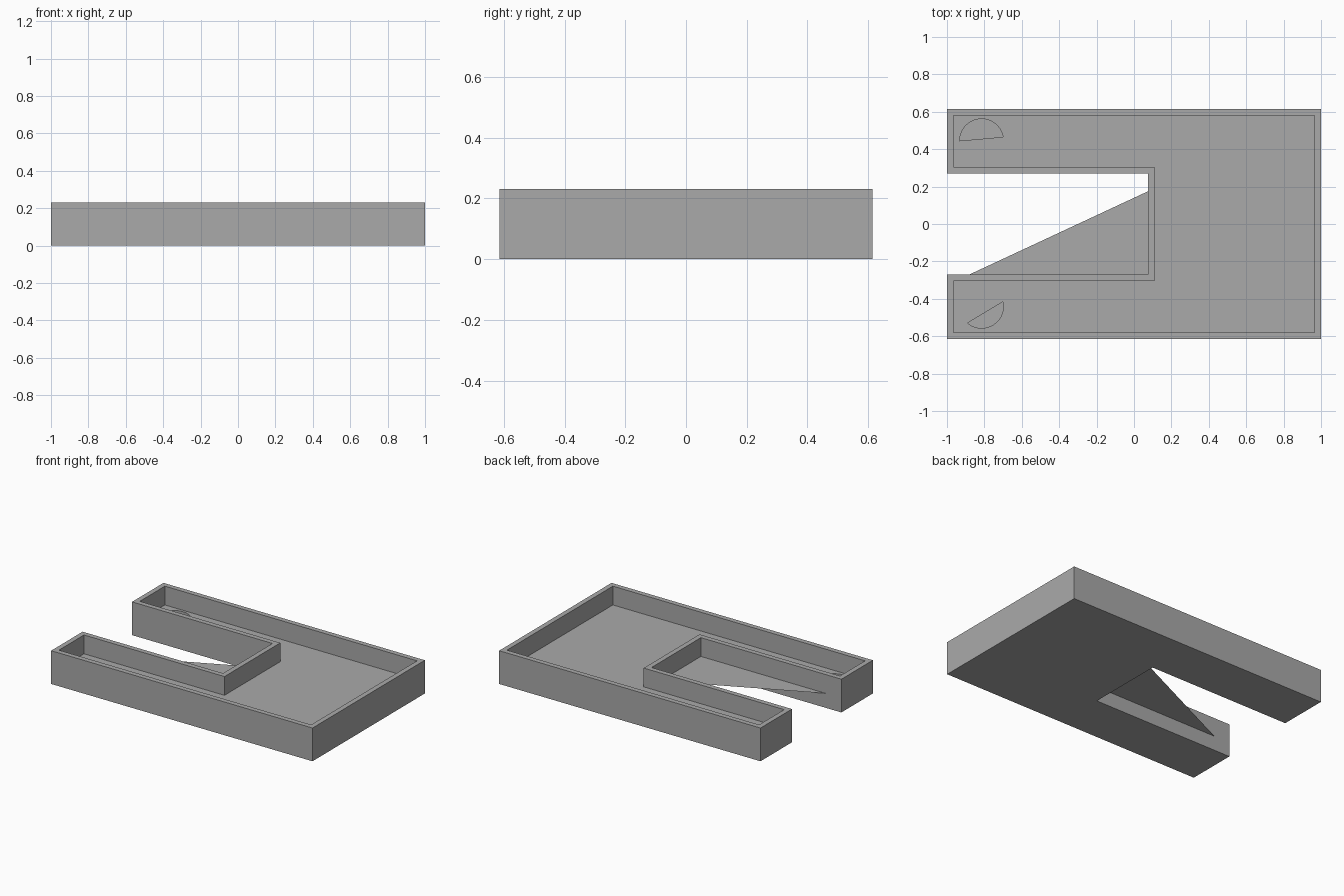
import bpy, bmesh
from math import sin, cos, radians

if "Cube" in bpy.data.objects:
    bpy.data.objects.remove(bpy.data.objects["Cube"], do_unlink=True)

HEIGHT, FLOOR, PIT = 0.23, 0.10, 0.05
WALL = 0.035

grey = bpy.data.materials.new("plain_grey")
grey.use_nodes = True
grey.diffuse_color = (0.4, 0.4, 0.4, 1)
grey.node_tree.nodes["Principled BSDF"].inputs["Base Color"].default_value = (0.4, 0.4, 0.4, 1)


def add_object(name, bm):
    mesh = bpy.data.meshes.new(name)
    bm.to_mesh(mesh)
    bm.free()
    mesh.materials.append(grey)
    ob = bpy.data.objects.new(name, mesh)
    bpy.context.collection.objects.link(ob)
    return ob


def ring(bm, outline, z):
    return [bm.verts.new((x, y, z)) for x, y in outline]


def stack(name, rings):
    """Join outlines at successive heights into a closed solid."""
    bm = bmesh.new()
    loops = [ring(bm, outline, z) for outline, z in rings]
    for a, b in zip(loops, loops[1:]):
        for i in range(len(a)):
            j = (i + 1) % len(a)
            bm.faces.new((a[i], a[j], b[j], b[i]))
    bm.faces.new(loops[0][::-1])
    bm.faces.new(loops[-1])
    bmesh.ops.recalc_face_normals(bm, faces=bm.faces)
    return add_object(name, bm)


def u_outline(inset):
    """U shape with its slot opening towards -x."""
    half = [(0.075 + inset, 0.27 + inset), (-1 + inset, 0.27 + inset),
            (-1 + inset, 0.614 - inset), (1 - inset, 0.614 - inset)]
    return [(x, -y) for x, y in half] + [(x, y) for x, y in reversed(half)]


# Tray: outer walls, rim, inner walls and floor
outer, inner = u_outline(0), u_outline(WALL)
tray = stack("tray", [(outer, 0), (outer, HEIGHT), (inner, HEIGHT), (inner, FLOOR)])


# Part-round pits sunk into the floor of each arm
def cut_pit(y, start, end, steps=20):
    angles = [radians(start + (end - start) * i / steps) for i in range(steps + 1)]
    outline = [(-0.815 + 0.117 * cos(a), y + 0.117 * sin(a)) for a in angles]
    cutter = stack("pit_cutter", [(outline, PIT), (outline, FLOOR + 0.05)])
    cutter.hide_render = True
    mod = tray.modifiers.new("pit", "BOOLEAN")
    mod.operation, mod.solver, mod.object = "DIFFERENCE", "EXACT", cutter
    bpy.context.view_layer.objects.active = tray
    bpy.ops.object.modifier_apply(modifier=mod.name)
    bpy.data.objects.remove(cutter, do_unlink=True)


cut_pit(0.445, 10, 180)
cut_pit(-0.44, 230, 372)

# Thin triangular web across the slot at floor level
bm = bmesh.new()
bm.faces.new(ring(bm, [(-0.88, -0.27), (0.075, -0.27), (0.075, 0.175)], FLOOR))
add_object("slot_web", bm)
